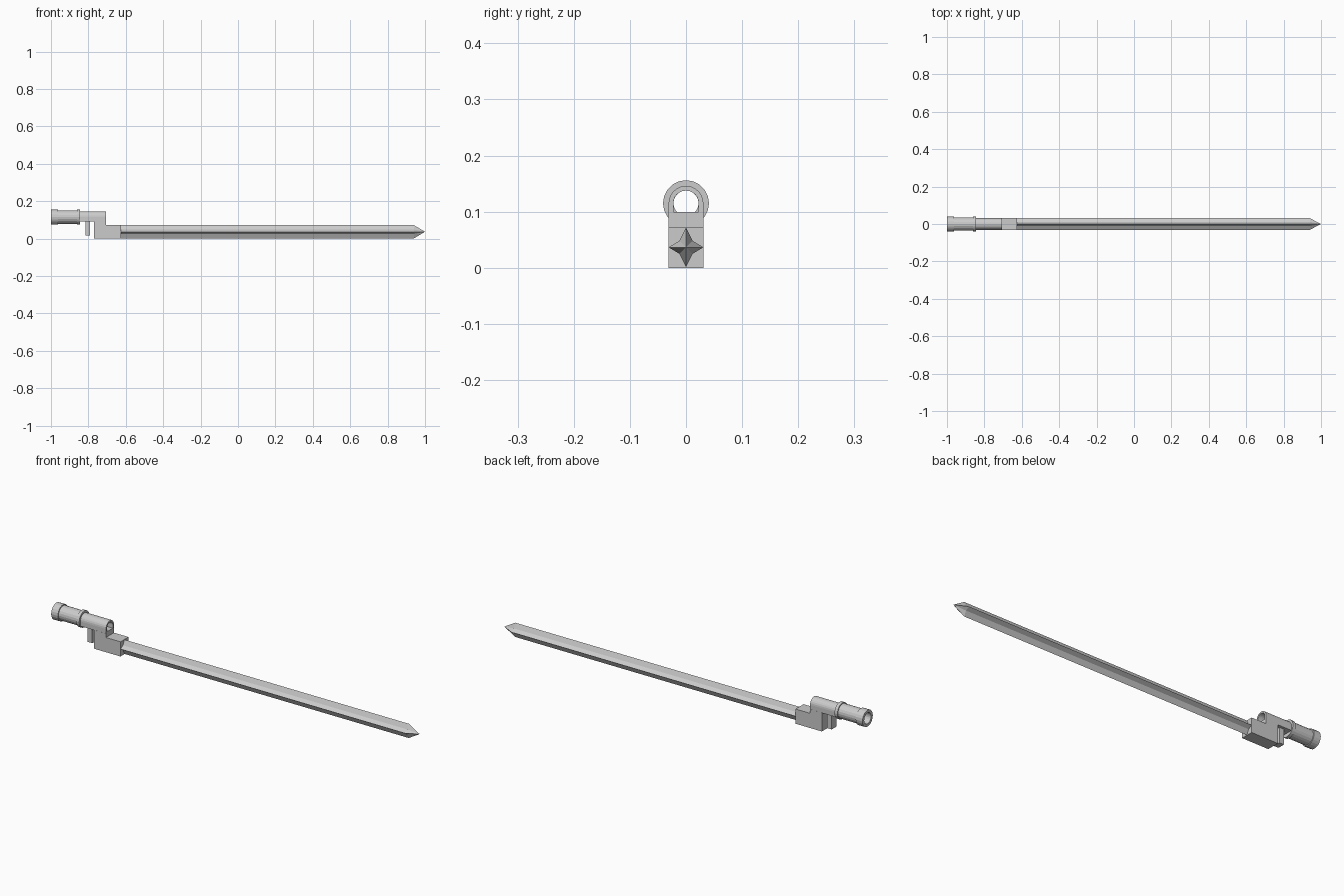
import bpy, bmesh
from math import sin, cos, pi

if "Cube" in bpy.data.objects:
    bpy.data.objects.remove(bpy.data.objects["Cube"])

TUBE_Z, BLADE_Z = 0.115, 0.0365


def loft(name, rings, wrap=False):
    """Skin a list of equal-length closed rings; cap the ends unless wrapped."""
    bm = bmesh.new()
    vs = [[bm.verts.new(p) for p in r] for r in rings]
    n = len(vs[0])
    pairs = list(zip(vs, vs[1:])) + ([(vs[-1], vs[0])] if wrap else [])
    for a, b in pairs:
        for i in range(n):
            j = (i + 1) % n
            bm.faces.new((a[i], a[j], b[j], b[i]))
    if not wrap:
        bm.faces.new(vs[0])
        bm.faces.new(vs[-1])
    bmesh.ops.remove_doubles(bm, verts=bm.verts, dist=1e-5)
    bmesh.ops.recalc_face_normals(bm, faces=bm.faces)
    me = bpy.data.meshes.new(name)
    bm.to_mesh(me)
    bm.free()
    ob = bpy.data.objects.new(name, me)
    bpy.context.collection.objects.link(ob)
    return ob


def circle(x, r, n=20):
    return [(x, r * cos(2 * pi * i / n), TUBE_Z + r * sin(2 * pi * i / n)) for i in range(n)]


def arch(x, r, floor, n=12):
    top = [(x, r * cos(pi * i / n), TUBE_Z + r * sin(pi * i / n)) for i in range(n + 1)]
    return top + [(x, -r, floor), (x, r, floor)]


def star(x, s):
    pts = []
    for i in range(8):
        ry, rz = (0.031, 0.0355) if i % 2 == 0 else (0.0165, 0.0165)
        pts.append((x, s * ry * cos(i * pi / 4), BLADE_Z + s * rz * sin(i * pi / 4)))
    return pts


def slab(name, profile, half):
    return loft(name, [[(x, y, z) for x, z in profile] for y in (-half, half)])


# Hollow socket tube with a rear collar and a thin front collar
outline = [(-1.0, 0.041), (-0.963, 0.041), (-0.963, 0.036), (-0.862, 0.036),
           (-0.862, 0.041), (-0.846, 0.041), (-0.846, 0.0225), (-0.87, 0.027), (-1.0, 0.027)]
loft("socket_tube", [circle(x, r) for x, r in outline], wrap=True)

# Arched muzzle sleeve, open at both ends
loft("arched_sleeve", [arch(-0.85, 0.031, 0.092), arch(-0.705, 0.031, 0.092),
                       arch(-0.705, 0.0225, 0.099), arch(-0.85, 0.0225, 0.099)], wrap=True)

# Stepped block joining sleeve and blade
slab("blade_block", [(-0.77, 0), (-0.625, 0), (-0.625, 0.073), (-0.705, 0.073),
                     (-0.705, 0.093), (-0.77, 0.093)], 0.0315)

# Locking lug hanging under the sleeve
slab("locking_lug", [(-0.815, 0.017), (-0.79, 0.017), (-0.79, 0.095), (-0.815, 0.095)], 0.018)

# Cruciform blade with a pointed tip
loft("blade", [star(-0.63, 1), star(0.94, 1), star(1.0, 0.0002)])
